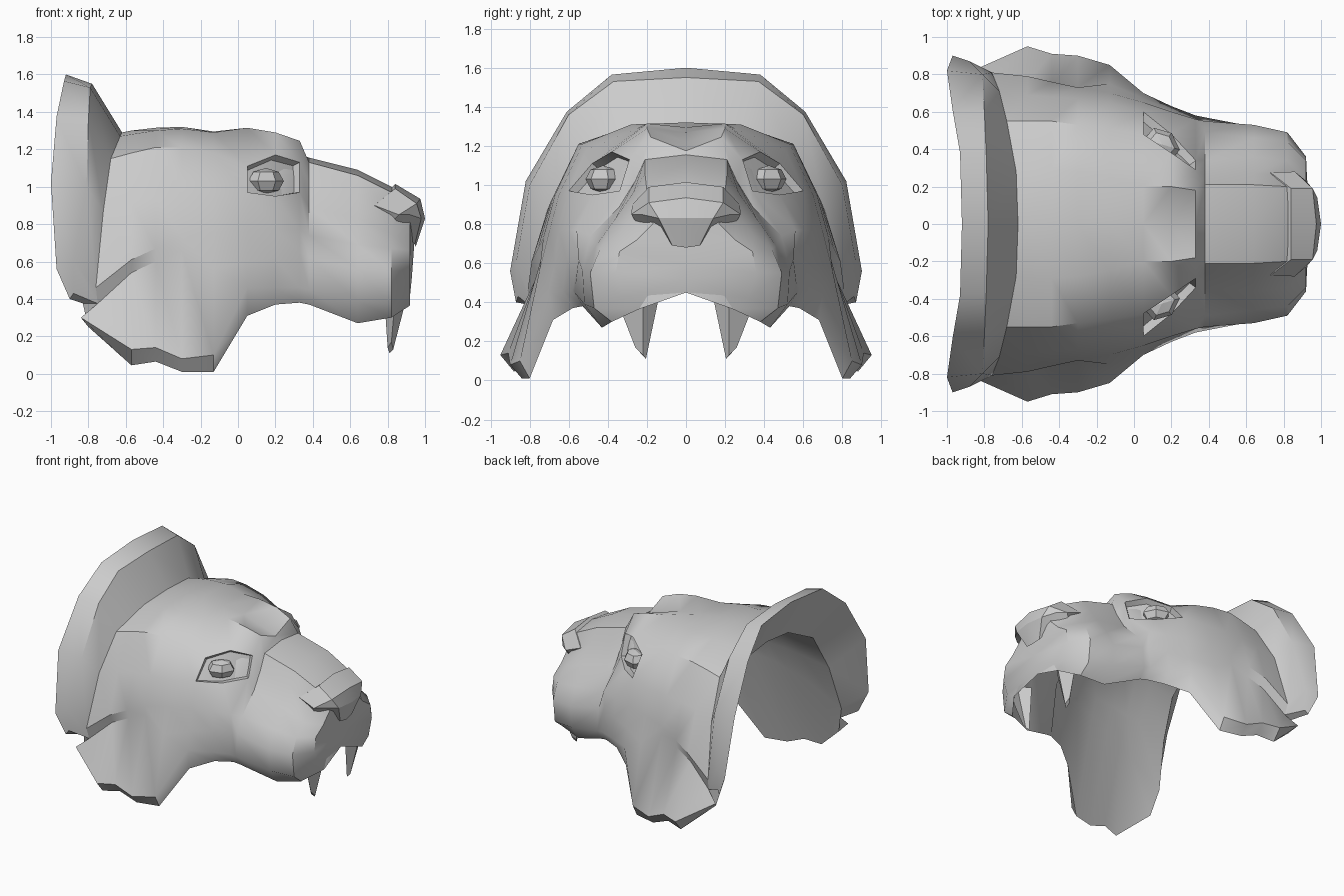
import bpy, bmesh, math
from mathutils import Vector, Matrix

if "Cube" in bpy.data.objects:
    bpy.data.objects.remove(bpy.data.objects["Cube"])

grey = bpy.data.materials.new("plain_grey")
grey.diffuse_color = (0.6, 0.6, 0.6, 1)
grey.use_nodes = True
grey.node_tree.nodes["Principled BSDF"].inputs["Base Color"].default_value = grey.diffuse_color


def finish(name, bm, angle=38):
    """Turn a half mesh into a mirrored object with sharp edges kept."""
    me = bpy.data.meshes.new(name)
    bm.to_mesh(me)
    bm.free()
    me.materials.append(grey)
    ob = bpy.data.objects.new(name, me)
    bpy.context.collection.objects.link(ob)
    mir = ob.modifiers.new("mirror", 'MIRROR')
    mir.use_axis = (False, True, False)
    mir.merge_threshold = 0.002
    bpy.ops.object.select_all(action='DESELECT')
    ob.select_set(True)
    bpy.context.view_layer.objects.active = ob
    bpy.ops.object.shade_smooth_by_angle(angle=math.radians(angle))
    return ob


def sheet(rows):
    """Skin a grid of points; returns the mesh, its faces by (row, column) and its vertices."""
    bm = bmesh.new()
    grid = [[bm.verts.new(p) for p in row] for row in rows]
    faces = {}
    for r in range(len(grid) - 1):
        for j in range(len(grid[0]) - 1):
            a, b = grid[r], grid[r + 1]
            faces[r, j] = bm.faces.new((a[j], b[j], b[j + 1], a[j + 1]))
    bm.normal_update()
    return bm, faces, grid


# head: half cross-sections from the crown down to the lower edge
nape = [(-.62, 0, 1.29), (-.63, .28, 1.27), (-.68, .55, 1.15), (-.72, .71, .87),
        (-.76, .81, .46), (-.75, .79, .375), (-.84, .83, .30), (-.80, .77, .25)]
skull = [
    (-.57, [(0, 1.30), (.29, 1.28), (.55, 1.18), (.69, .92), (.79, .61), (.76, .54), (.95, .13), (.88, .045)]),
    (-.44, [(0, 1.315), (.29, 1.30), (.55, 1.21), (.68, .94), (.76, .67), (.74, .60), (.91, .14), (.85, .065)]),
    (-.30, [(0, 1.32), (.28, 1.31), (.53, 1.21), (.67, .95), (.73, .73), (.73, .66), (.90, .08), (.84, .01)]),
    (-.13, [(0, 1.295), (.25, 1.29), (.51, 1.18), (.65, .95), (.70, .76), (.75, .56), (.85, .10), (.80, .01)]),
    (.05, [(0, 1.27), (.20, 1.315), (.48, 1.11), (.60, .97), (.65, .77), (.67, .60), (.70, .46), (.68, .31)]),
    (.20, [(0, 1.22), (.20, 1.29), (.38, 1.17), (.48, .95), (.60, .77), (.61, .62), (.63, .46), (.58, .37)]),
    (.33, [(0, 1.175), (.18, 1.245), (.29, 1.13), (.34, .97), (.56, .77), (.55, .65), (.58, .46), (.53, .38)]),
]
muzzle = [
    (.38, [(0, 1.155), (.21, 1.13), (.26, 1.02), (.34, .89), (.49, .74), (.55, .62), (.57, .45), (.52, .37)]),
    (.64, [(0, 1.09), (.21, 1.06), (.27, .96), (.36, .83), (.46, .69), (.53, .56), (.52, .39), (.43, .27)]),
    (.82, [(0, 1.00), (.20, .97), (.26, .86), (.34, .75), (.44, .67), (.49, .55), (.47, .37), (.38, .30)]),
    (.92, [(0, .94), (.16, .90), (.17, .80), (.25, .72), (.34, .66), (.36, .55), (.32, .42), (.24, .365)]),
]
rows = [nape] + [[(x, y, z) for y, z in pts] for x, pts in skull + muzzle]
rows.append([(x, 0, z) for x, z in ((.94, .92), (.94, .88), (.94, .80), (.94, .73),
                                    (.94, .66), (.935, .59), (.93, .52), (.90, .45))])
bm, faces, _ = sheet(rows)
# eye sockets sunk under the brow
bmesh.ops.inset_region(bm, faces=[faces[5, 2], faces[6, 2]], thickness=.012, depth=-.045)
finish("head_shell", bm)


def inner(p, j):
    """Point on the inside of the shell; the lower edge is shared."""
    x, y, z = p
    if j == 7:
        return p
    x -= .05 if x > .8 else .09 if x < -.6 else 0
    return (x, max(y - .08, 0), z) if j == 4 else (x, y * .89, z - .06)


# smooth hollow lining
lining_rows = [[inner(row[j], j) for j in (0, 1, 2, 3, 4, 7)] for row in rows]
bm, _, _ = sheet(lining_rows[::-1])
finish("lining", bm, angle=60)

# flared collar behind the head, closed at the back and at its lower ends
front_rim = [(-.78, 0, 1.55), (-.79, .37, 1.53), (-.80, .60, 1.36),
             (-.81, .80, 1.00), (-.88, .87, .60), (-.88, .86, .43)]
back_rim = [(-.92, 0, 1.60), (-.93, .38, 1.565), (-.97, .61, 1.375),
            (-1.0, .82, 1.02), (-.97, .90, .56), (-.90, .87, .40)]
edge = lining_rows[0][:5]
edge.append(tuple(Vector(edge[4]).lerp(Vector(nape[7]), .4)))
bm, _, grid = sheet([edge, back_rim, front_rim, nape[:6]])
bm.faces.new([row[-1] for row in grid])
# small closing face between collar and rear cheek tuft
bm.faces.new([grid[0][5], grid[3][5], bm.verts.new(nape[6]), bm.verts.new(nape[7])])
finish("collar", bm)

# nose pad: bridge, top edge, nostril rim, base, with the outer column tucked into the muzzle
bm, _, _ = sheet([
    [(.80, 0, .97), (.79, .19, .95), (.70, .24, .87), (.72, .20, .84)],
    [(.84, 0, 1.015), (.84, .19, .99), (.73, .275, .90), (.75, .23, .84)],
    [(.975, 0, .935), (.955, .19, .91), (.86, .28, .85), (.81, .24, .80)],
    [(1.0, 0, .83), (.98, .14, .83), (.92, .23, .85), (.84, .25, .80)],
    [(.95, 0, .68), (.945, .07, .69), (.89, .12, .76), (.83, .20, .75)],
])
finish("nose", bm, angle=30)

# faceted eyeballs lying along the slanted sockets
bm = bmesh.new()
bmesh.ops.create_uvsphere(bm, u_segments=6, v_segments=4, radius=1)
turn = Matrix.Rotation(math.radians(-40), 3, 'Z')
for v in bm.verts:
    v.co = turn @ Vector((v.co.x * .105, v.co.y * .08, v.co.z * .07)) + Vector((.15, .425, 1.03))
finish("eyes", bm, angle=20)

# fangs: tapered four-sided teeth leaning inward
bm = bmesh.new()
base = [bm.verts.new(p) for p in ((.91, .22, .44), (.84, .35, .40), (.78, .26, .44), (.84, .14, .42))]
tip = [bm.verts.new(p) for p in ((.83, .22, .13), (.82, .26, .17), (.80, .23, .14), (.81, .205, .11))]
bm.faces.new(base)
bm.faces.new(tip[::-1])
for i in range(4):
    k = (i + 1) % 4
    bm.faces.new((base[i], base[k], tip[k], tip[i]))
bmesh.ops.recalc_face_normals(bm, faces=bm.faces)
finish("fangs", bm)
